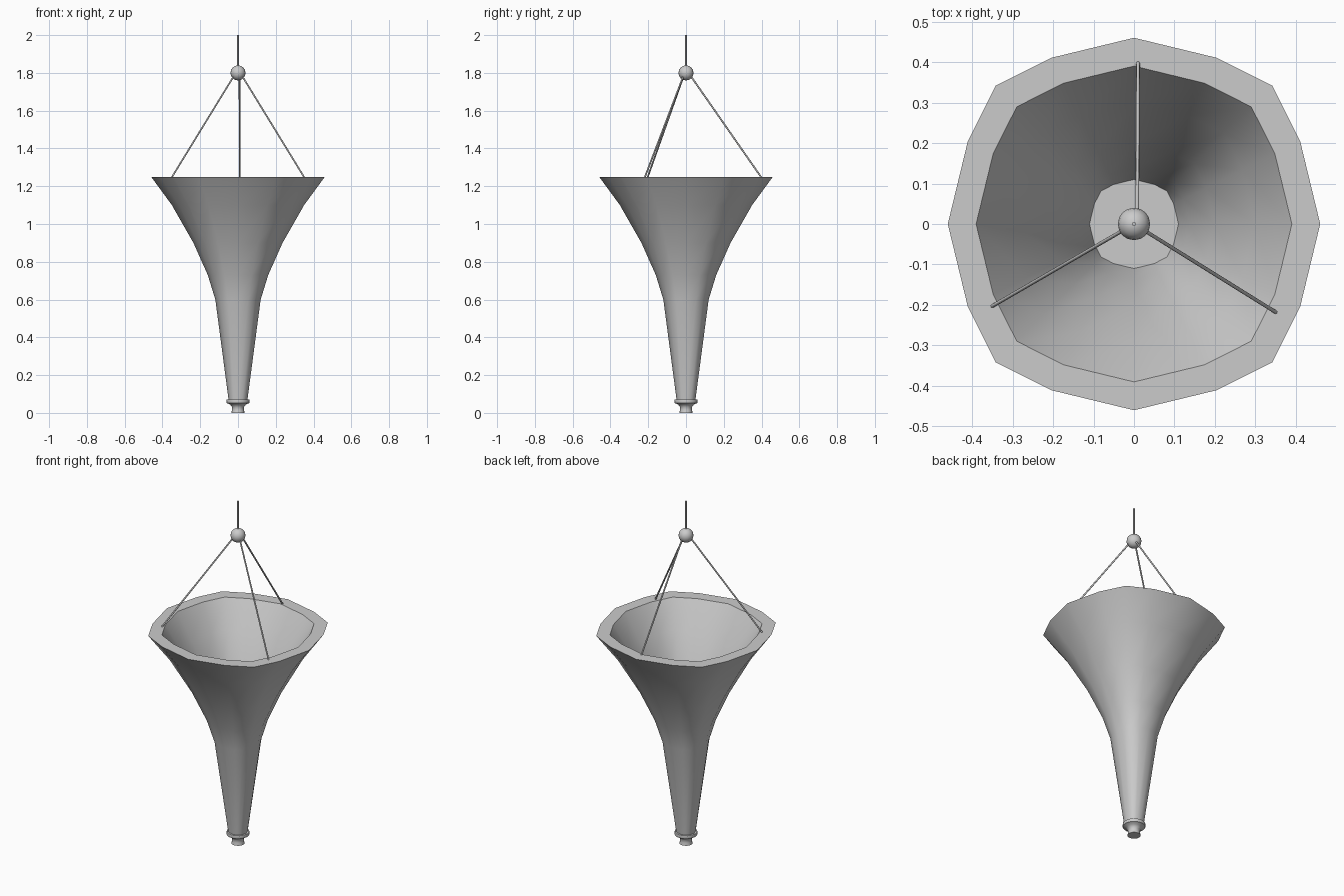
import bpy, bmesh
from math import radians, cos, sin, pi
from mathutils import Vector

if "Cube" in bpy.data.objects:
    bpy.data.objects.remove(bpy.data.objects["Cube"])

# Slightly squared 16-sided section: axis, intermediate and diagonal points
PATTERN = [(0, 1.0), (26.5, 0.997), (45, 1.05), (63.5, 0.997)]
SQUARED = [(radians(a + 90 * q), s) for q in range(4) for a, s in PATTERN]
ROUND = [(2 * pi * i / 16, 1.0) for i in range(16)]


def shade(obj, angle=40):
    bpy.ops.object.select_all(action='DESELECT')
    obj.select_set(True)
    bpy.context.view_layer.objects.active = obj
    bpy.ops.object.shade_smooth_by_angle(angle=radians(angle))


def lathe(name, profile, section):
    """Sweep a (radius, height) profile round a section and cap both ends."""
    bm = bmesh.new()
    rings = [[bm.verts.new((r * s * cos(a), r * s * sin(a), z)) for a, s in section]
             for r, z in profile]
    n = len(section)
    for low, high in zip(rings, rings[1:]):
        for i in range(n):
            j = (i + 1) % n
            bm.faces.new((low[i], low[j], high[j], high[i]))
    bm.faces.new(rings[0][::-1])
    bm.faces.new(rings[-1])
    bmesh.ops.recalc_face_normals(bm, faces=bm.faces)
    mesh = bpy.data.meshes.new(name)
    bm.to_mesh(mesh)
    bm.free()
    obj = bpy.data.objects.new(name, mesh)
    bpy.context.collection.objects.link(obj)
    shade(obj)
    return obj


def rod(name, start, end, radius=0.0045):
    a, b = Vector(start), Vector(end)
    bpy.ops.mesh.primitive_cylinder_add(vertices=8, radius=radius,
                                        depth=(b - a).length, location=(a + b) / 2)
    obj = bpy.context.object
    obj.name = name
    obj.rotation_euler = (b - a).to_track_quat('Z', 'Y').to_euler()
    shade(obj, 50)


# Flared bowl: outer wall up, flat rim, inner wall down to its floor
outer = [(0.05, 0.07), (0.12, 0.60), (0.16, 0.73), (0.236, 0.90), (0.35, 1.10), (0.46, 1.25)]
inner = [(0.39, 1.25), (0.30, 1.10), (0.20, 0.90), (0.138, 0.73), (0.11, 0.62)]
lathe("flared_bowl", outer + inner, SQUARED)

# Collar and small foot at the bottom
lathe("bottom_finial",
      [(0.035, 0.0), (0.032, 0.015), (0.031, 0.03), (0.042, 0.045), (0.06, 0.052),
       (0.062, 0.058), (0.06, 0.07), (0.045, 0.07)], ROUND)

# Hanging ball and stem
bpy.ops.mesh.primitive_uv_sphere_add(segments=16, ring_count=8, radius=0.04,
                                     location=(0, 0, 1.8))
ball = bpy.context.object
ball.name = "hanging_ball"
shade(ball, 60)
rod("top_stem", (0, 0, 1.8), (0, 0, 2.0))

# Three suspension rods from ball to rim
for i, (x, y) in enumerate([(0.01, 0.40), (-0.352, -0.204), (0.352, -0.219)]):
    rod(f"suspension_rod_{i + 1}", (0.008 if i == 0 else x * 0.06, y * 0.06, 1.785),
        (x, y, 1.245))
